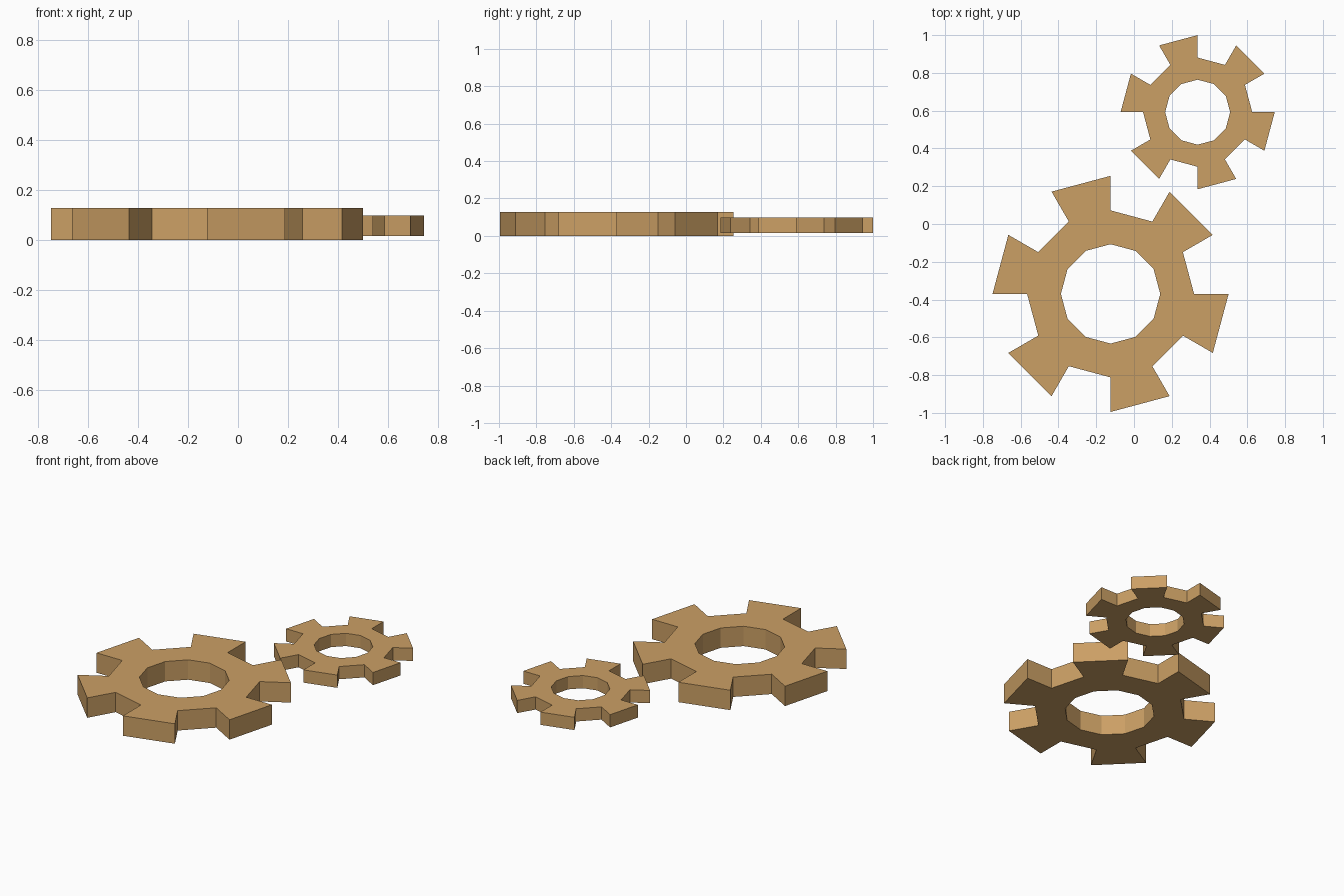
import bpy, bmesh
from math import cos, sin, radians

if "Cube" in bpy.data.objects:
    bpy.data.objects.remove(bpy.data.objects["Cube"])

wood = bpy.data.materials.new("tan")
wood.diffuse_color = (0.60, 0.35, 0.13, 1)
wood.use_nodes = True
wood.node_tree.nodes["Principled BSDF"].inputs["Base Color"].default_value = wood.diffuse_color


def gear(name, centre, z0, z1, tip, root, hole):
    """Six-toothed gear with a twelve-sided bore; steps of 30 degrees."""
    bm = bmesh.new()

    def ring(r, z):
        return [bm.verts.new((r * cos(radians(30 * i)), r * sin(radians(30 * i)), z))
                for i in range(12)]

    rings = {(k, z): ring(r, z) for k, r in (("hole", hole), ("root", root), ("tip", tip))
             for z in (z0, z1)}

    for i in range(12):
        j = (i + 1) % 12

        def quad(a, za, b, zb):
            A, B = rings[a, za], rings[b, zb]
            bm.faces.new((A[i], A[j], B[j], B[i]))

        # bore wall and annulus
        quad("hole", z0, "hole", z1)
        for z in (z0, z1):
            quad("hole", z, "root", z)
        if i % 2:  # tooth
            for z in (z0, z1):
                quad("root", z, "tip", z)
            quad("tip", z0, "tip", z1)
            for k in (i, j):
                bm.faces.new([rings[key][k] for key in
                              (("root", z0), ("tip", z0), ("tip", z1), ("root", z1))])
        else:      # gap between teeth
            quad("root", z0, "root", z1)

    bmesh.ops.recalc_face_normals(bm, faces=bm.faces)
    mesh = bpy.data.meshes.new(name)
    bm.to_mesh(mesh)
    bm.free()
    mesh.materials.append(wood)
    ob = bpy.data.objects.new(name, mesh)
    ob.location = (*centre, 0)
    bpy.context.collection.objects.link(ob)


gear("large_gear", (-0.124, -0.37), 0.0, 0.128, 0.625, 0.442, 0.263)
gear("small_gear", (0.337, 0.592), 0.015, 0.097, 0.408, 0.289, 0.172)
